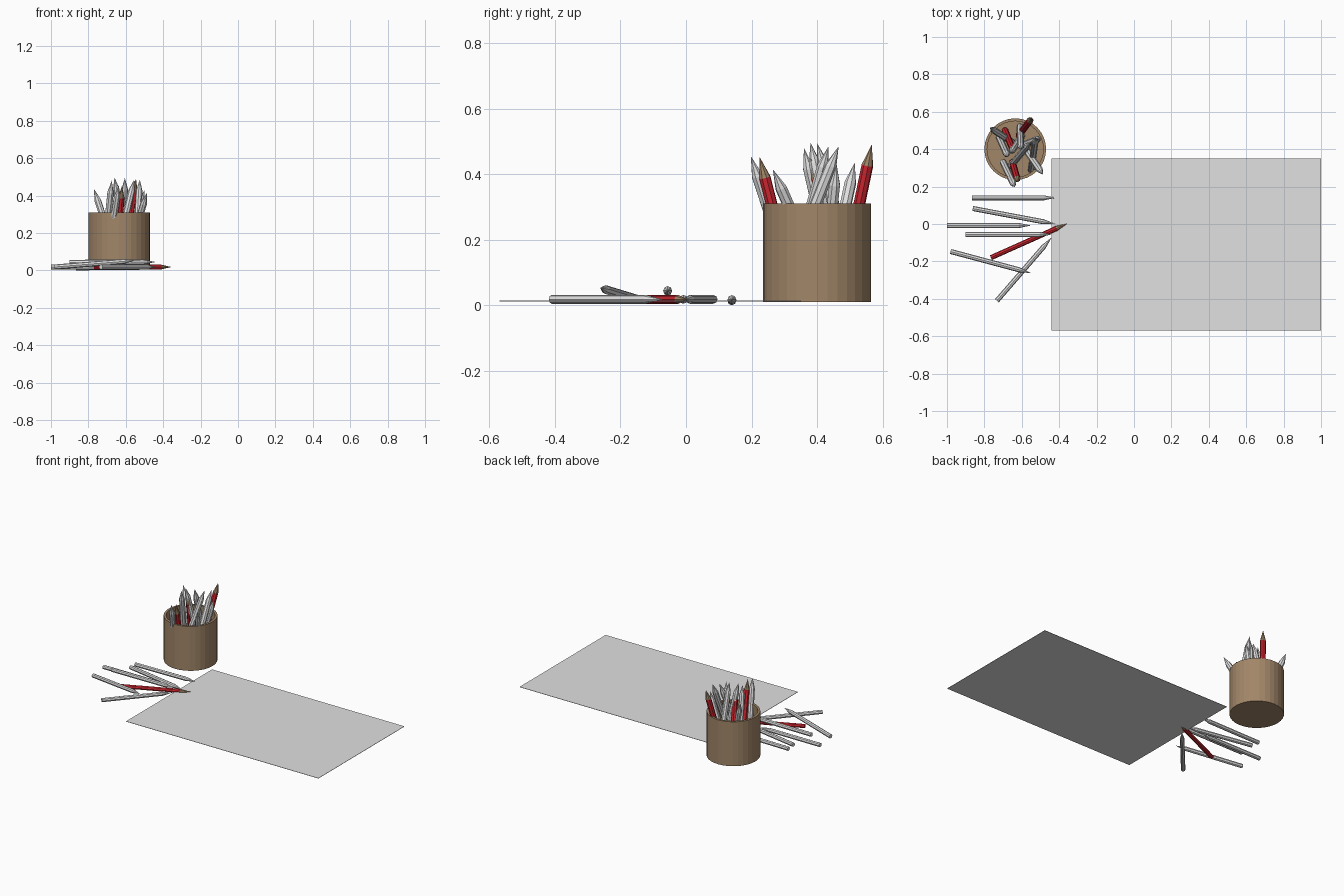
import bpy, bmesh, math
from mathutils import Vector

if "Cube" in bpy.data.objects:
    bpy.data.objects.remove(bpy.data.objects["Cube"])


def material(name, rgb):
    m = bpy.data.materials.new(name)
    m.diffuse_color = (*rgb, 1)
    m.use_nodes = True
    m.node_tree.nodes["Principled BSDF"].inputs["Base Color"].default_value = m.diffuse_color
    return m


GREY = material("light_grey", (0.75, 0.75, 0.75))
RED = material("red", (0.62, 0.02, 0.03))
BROWN = material("wood_brown", (0.36, 0.24, 0.14))


def finish(name, bm, mats):
    bmesh.ops.recalc_face_normals(bm, faces=bm.faces)
    me = bpy.data.meshes.new(name)
    bm.to_mesh(me)
    bm.free()
    for m in mats:
        me.materials.append(m)
    ob = bpy.data.objects.new(name, me)
    bpy.context.collection.objects.link(ob)
    return ob


def lathe(profile, sides):
    """Closed solid of revolution; points with r = 0 become poles."""
    bm = bmesh.new()
    rings = []
    for r, z in profile:
        n = 1 if r == 0 else sides
        rings.append([bm.verts.new((r * math.cos(2 * math.pi * i / sides),
                                    r * math.sin(2 * math.pi * i / sides), z))
                      for i in range(n)])
    for a, b in zip(rings, rings[1:]):
        for i in range(sides):
            j = (i + 1) % sides
            quad = [a[i % len(a)], a[j % len(a)], b[j % len(b)], b[i % len(b)]]
            bm.faces.new(list(dict.fromkeys(quad)))
    return bm


def pencil(name, base, tip, radius, red=False):
    base, tip = Vector(base), Vector(tip)
    axis = tip - base
    length = axis.length
    cone = 0.065
    bm = lathe([(0, 0), (radius, 0), (radius, length - cone), (0, length)], 8)
    for f in bm.faces:  # sharpened end
        if f.calc_center_median().z > length - cone + 0.001:
            f.material_index = 1
    ob = finish(name, bm, [RED, BROWN] if red else [GREY, GREY])
    ob.location = base
    ob.rotation_mode = 'QUATERNION'
    ob.rotation_quaternion = axis.to_track_quat('Z', 'Y')


# sheet of paper
bm = bmesh.new()
bmesh.ops.create_cube(bm, size=1)
bmesh.ops.scale(bm, vec=(1.44, 0.92, 0.002), verts=bm.verts)
paper = finish("paper_sheet", bm, [GREY])
paper.location = (0.28, -0.109, 0.013)

# open cup
cup = finish("pencil_cup", lathe([(0, 0.01), (0.165, 0.01), (0.165, 0.31), (0.15, 0.31),
                                  (0.15, 0.025), (0, 0.025)], 32), [BROWN])
cup.location = (-0.635, 0.40, 0)

# pencils lying loose: base, tip, red
loose = [
    ((-0.866, 0.14, 0.0135), (-0.417, 0.14, 0.018), False),
    ((-0.862, 0.083, 0.018), (-0.42, 0.0, 0.018), False),
    ((-1.0, -0.008, 0.018), (-0.55, -0.008, 0.018), False),
    ((-0.90, -0.056, 0.043), (-0.44, -0.056, 0.045), False),
    ((-0.765, -0.18, 0.018), (-0.355, 0.003, 0.018), True),
    ((-0.98, -0.147, 0.018), (-0.55, -0.262, 0.053), False),
    ((-0.733, -0.41, 0.018), (-0.44, -0.072, 0.018), False),
]
for n, (b, t, r) in enumerate(loose):
    pencil(f"loose_pencil_{n + 1}", b, t, 0.0135, r)

# pencils standing in the cup: base, tip, red
standing = [
    ((-0.70, 0.33, 0.05), (-0.637, 0.198, 0.455), False),
    ((-0.60, 0.43, 0.04), (-0.487, 0.265, 0.415), False),
    ((-0.64, 0.43, 0.04), (-0.77, 0.515, 0.435), False),
    ((-0.60, 0.47, 0.04), (-0.66, 0.38, 0.497), False),
    ((-0.61, 0.52, 0.05), (-0.605, 0.40, 0.495), False),
    ((-0.72, 0.46, 0.04), (-0.675, 0.36, 0.48), False),
    ((-0.55, 0.29, 0.04), (-0.525, 0.466, 0.485), False),
    ((-0.66, 0.31, 0.04), (-0.555, 0.435, 0.485), False),
    ((-0.60, 0.42, 0.04), (-0.50, 0.46, 0.43), False),
    ((-0.615, 0.475, 0.05), (-0.545, 0.567, 0.49), True),
    ((-0.65, 0.33, 0.04), (-0.62, 0.225, 0.452), True),
    ((-0.69, 0.50, 0.04), (-0.64, 0.38, 0.45), True),
]
for n, (b, t, r) in enumerate(standing):
    pencil(f"standing_pencil_{n + 1}", b, t, 0.018, r)
